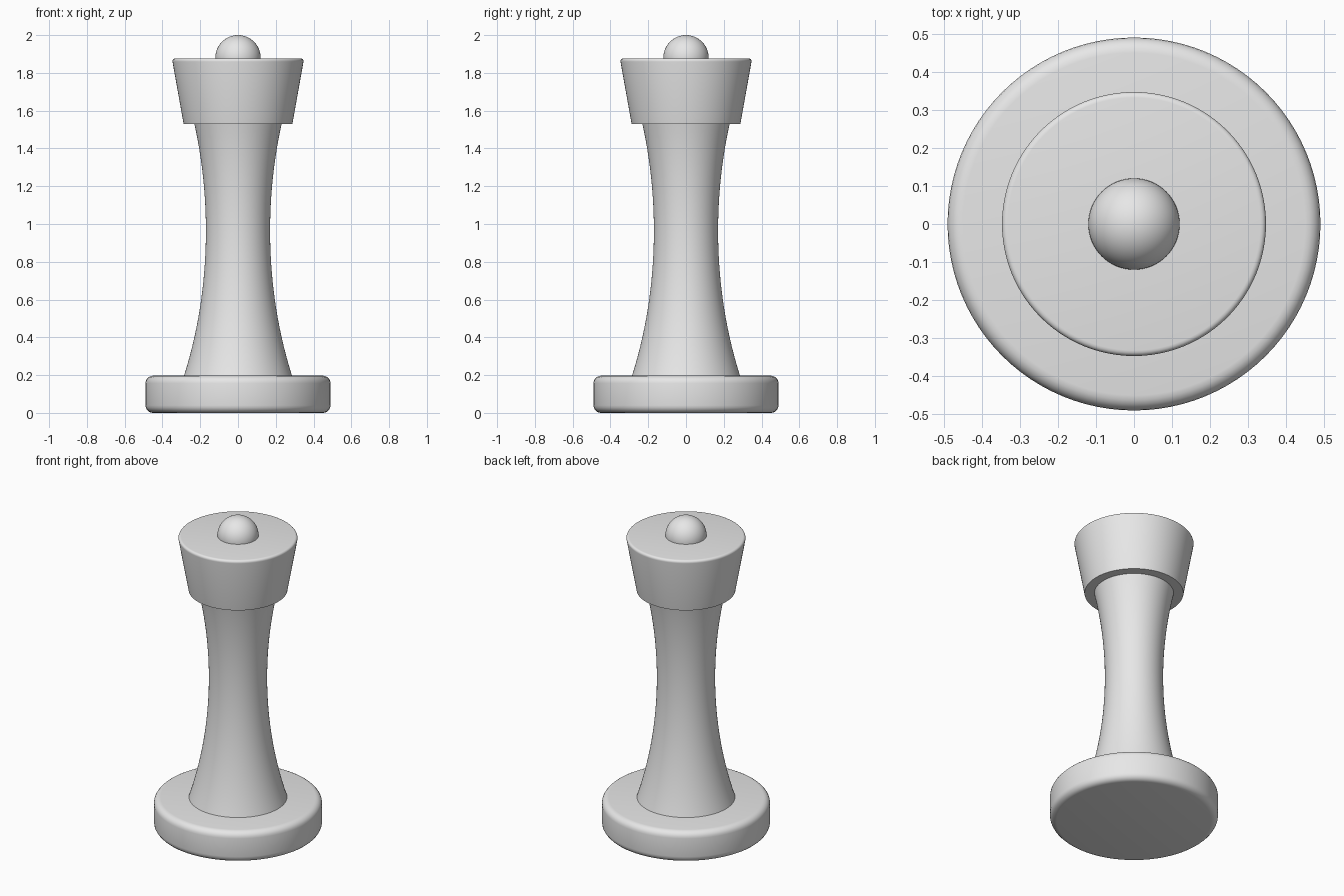
import bpy, bmesh, math
from mathutils import Vector
from mathutils.geometry import interpolate_bezier

cube = bpy.data.objects.get("Cube")
if cube:
    bpy.data.objects.remove(cube, do_unlink=True)

GREY = (0.8, 0.8, 0.8, 1)
grey = bpy.data.materials.new("plain_grey")
grey.use_nodes = True
grey.diffuse_color = GREY
grey.node_tree.nodes["Principled BSDF"].inputs["Base Color"].default_value = GREY


def finish(obj, name):
    obj.name = name
    obj.data.name = name
    obj.data.materials.append(grey)
    bpy.ops.object.select_all(action="DESELECT")
    obj.select_set(True)
    bpy.context.view_layer.objects.active = obj
    bpy.ops.object.shade_smooth_by_angle(angle=math.radians(35))


def rounded(prev, corner, nxt, size, steps=6):
    """Points of a rounded corner between two profile edges."""
    c = Vector(corner)
    a = c + (Vector(prev) - c).normalized() * size
    b = c + (Vector(nxt) - c).normalized() * size
    return interpolate_bezier(a, a.lerp(c, 0.55), b.lerp(c, 0.55), b, steps)


def lathe(name, profile, segments=96):
    """Turn a (radius, height) profile around the vertical axis."""
    bm = bmesh.new()
    verts = [bm.verts.new((p[0], 0, p[1])) for p in profile]
    edges = [bm.edges.new(pair) for pair in zip(verts, verts[1:])]
    bmesh.ops.spin(bm, geom=verts + edges, cent=(0, 0, 0), axis=(0, 0, 1),
                   angle=math.tau, steps=segments, use_duplicate=False)
    bmesh.ops.remove_doubles(bm, verts=bm.verts, dist=0.0001)
    bmesh.ops.recalc_face_normals(bm, faces=bm.faces)
    mesh = bpy.data.meshes.new(name)
    bm.to_mesh(mesh)
    bm.free()
    obj = bpy.data.objects.new(name, mesh)
    bpy.context.collection.objects.link(obj)
    finish(obj, name)


# Base disc with both rims rounded
bottom, top = (0, 0), (0, 0.197)
low, high = (0.49, 0), (0.49, 0.197)
lathe("base", [bottom, *rounded(bottom, low, high, 0.04),
               *rounded(low, high, top, 0.04), top])

# Waisted column
curve = interpolate_bezier(Vector((0.288, 0.19)), Vector((0.15, 0.62)),
                           Vector((0.135, 1.1)), Vector((0.232, 1.535)), 32)
lathe("column", [(0, 0.19), *curve, (0, 1.535)])

# Flared head with a slightly softened top rim
bottom, top = (0, 1.53), (0, 1.877)
low, high = (0.288, 1.53), (0.35, 1.877)
lathe("head", [bottom, low, *rounded(low, high, top, 0.018), top])

# Ball set into the top of the head
bpy.ops.mesh.primitive_uv_sphere_add(segments=64, ring_count=32, radius=0.12,
                                     location=(0, 0, 1.88))
finish(bpy.context.object, "top_ball")
